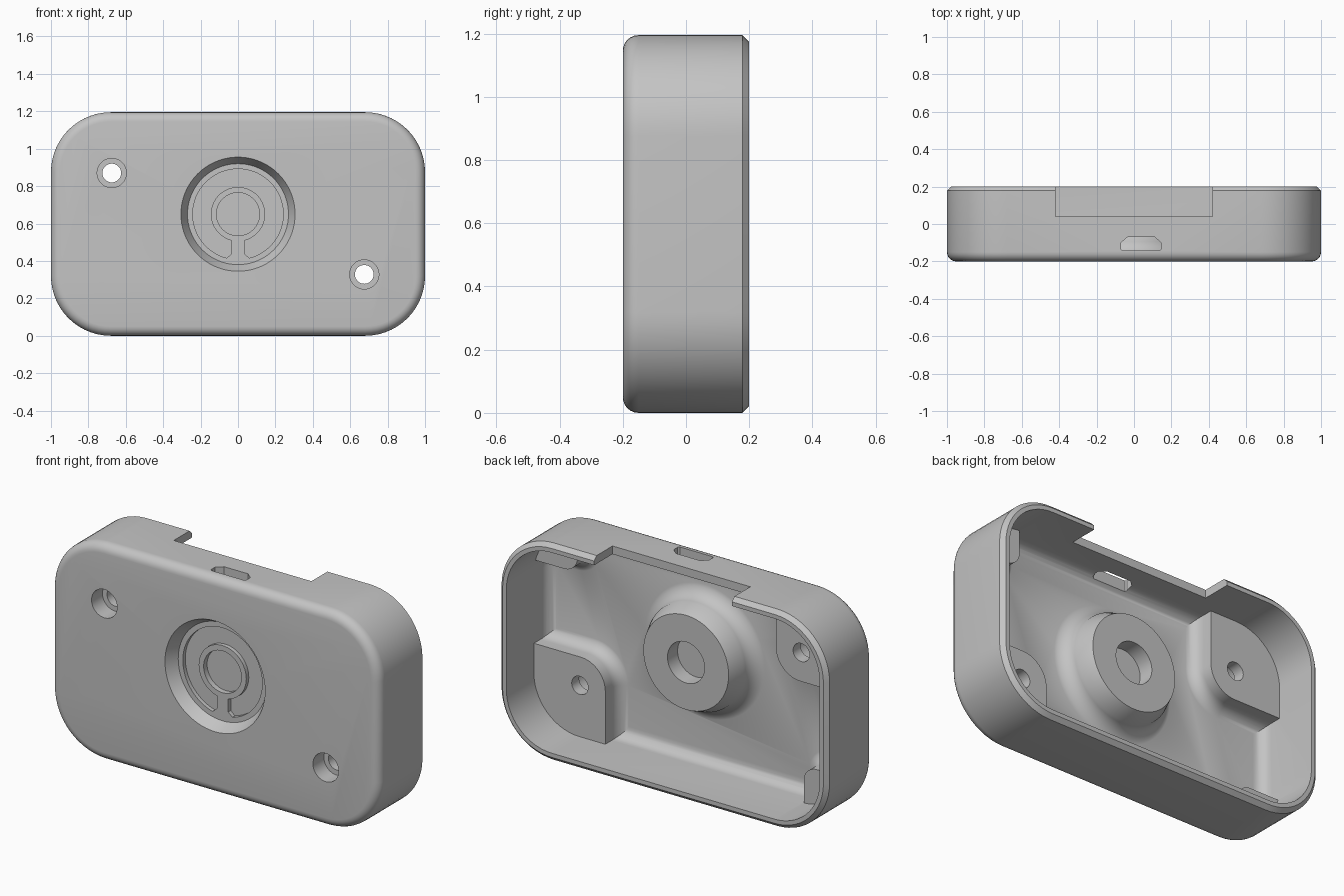
import bpy, bmesh
from math import sin, cos, pi, asin, sqrt

if "Cube" in bpy.data.objects:
    bpy.data.objects.remove(bpy.data.objects["Cube"])

H, MID = 1.195, 0.65          # overall height, centre height of the round boss
FLOOR, WALL = -0.165, 0.045   # inner floor depth, wall thickness
POST_TOP = -0.04

grey = bpy.data.materials.new("plain grey")
grey.use_nodes = True
grey.diffuse_color = (0.55, 0.55, 0.55, 1)
grey.node_tree.nodes["Principled BSDF"].inputs["Base Color"].default_value = (0.55, 0.55, 0.55, 1)


def arc(cx, cz, r, a0, a1, n):
    return [(cx + r * cos(a0 + (a1 - a0) * i / n), cz + r * sin(a0 + (a1 - a0) * i / n))
            for i in range(n + 1)]


def circle(cx, cz, r, n=72):
    return arc(cx, cz, r, 0, 2 * pi, n)[:-1]


def round_rect(x0, x1, z0, z1, r, grow=0.0, n=14):
    """Rounded rectangle, offset outward by grow."""
    pts = []
    corners = [(x1 - r, z1 - r), (x0 + r, z1 - r), (x0 + r, z0 + r), (x1 - r, z0 + r)]
    for k, (cx, cz) in enumerate(corners):
        pts += arc(cx, cz, r + grow, k * pi / 2, (k + 1) * pi / 2, n)
    return pts


def loft(name, layers):
    """Closed solid through matching xz outlines, each given with its y."""
    bm = bmesh.new()
    rings = [[bm.verts.new((x, y, z)) for x, z in loop] for loop, y in layers]
    for a, b in zip(rings, rings[1:]):
        for i in range(len(a)):
            j = (i + 1) % len(a)
            bm.faces.new((a[i], a[j], b[j], b[i]))
    bm.faces.new(rings[0])
    bm.faces.new(rings[-1][::-1])
    bmesh.ops.recalc_face_normals(bm, faces=bm.faces[:])
    mesh = bpy.data.meshes.new(name)
    bm.to_mesh(mesh)
    bm.free()
    mesh.materials.append(grey)
    ob = bpy.data.objects.new(name, mesh)
    bpy.context.collection.objects.link(ob)
    return ob


def cut(target, cutter):
    mod = target.modifiers.new("cut", "BOOLEAN")
    mod.operation, mod.solver, mod.object = "DIFFERENCE", "EXACT", cutter
    bpy.context.view_layer.objects.active = target
    bpy.ops.object.modifier_apply(modifier=mod.name)
    bpy.data.objects.remove(cutter)


def cylinder(name, x, z, r, y0, y1):
    return loft(name, [(circle(x, z, r), y0), (circle(x, z, r), y1)])


def flare(r, steps=8):
    """Concave foot: (extra width, y) pairs rising from the floor."""
    base = FLOOR - 0.002
    pairs = [(r, base - 0.03)]
    for i in range(steps + 1):
        h = r * (1 - cos(i / steps * pi / 2))
        pairs.append((r - sqrt(max(0, r * r - (r - h) ** 2)), base + h))
    return pairs


# Outer case: rounded front edge, chamfered back edge
def outline(grow):
    return round_rect(-1, 1, 0, H, 0.32, grow)


F = 0.05
layers = [(outline(-F * (1 - sin(i * pi / 12))), -0.2 + F * (1 - cos(i * pi / 12)))
          for i in range(7)]
case = loft("case_shell", layers + [(outline(0), 0.178), (outline(-0.022), 0.2)])

# Hollow, with a fillet round the floor
R = 0.065
layers = [(outline(-WALL - R * (1 - sin(i * pi / 12))), FLOOR + R * (1 - cos(i * pi / 12)))
          for i in range(7)]
hollow = loft("hollow", layers + [(outline(-WALL), 0.25)])

# Central boss left standing in the hollow
foot = [(circle(0, MID, 0.295 + e), y) for e, y in flare(0.09)]
cut(hollow, loft("boss", foot + [(circle(0, MID, 0.26), 0.0)]))

# Corner posts: two large for screws, two small supports
for x0, x1, z0, z1, r in ((0.52, 1.2, -0.2, 0.485, 0.15),
                          (-1.2, -0.52, H - 0.485, H + 0.2, 0.15),
                          (0.69, 1.2, H - 0.25, H + 0.2, 0.08),
                          (-1.2, -0.69, -0.2, 0.25, 0.08)):
    foot = [(round_rect(x0, x1, z0, z1, r, e), y) for e, y in flare(0.07)]
    cut(hollow, loft("post", foot + [(round_rect(x0, x1, z0, z1, r), POST_TOP)]))
cut(case, hollow)

# Dished recess in the front
cut(case, loft("recess", [(circle(0, MID, 0.316), -0.22), (circle(0, MID, 0.27), -0.135)]))

# C-shaped groove around the centre ring, broken by a narrow bridge
half, ri, ro = 0.035, 0.145, 0.242
ao, ai = asin((half + 0.025) / ro), asin(half / ri)
groove = arc(0, MID, ro, -pi / 2 + ao, 1.5 * pi - ao, 64)
groove += [(-half, MID - ro + 0.03)]
groove += arc(0, MID, ri, 1.5 * pi - ai, -pi / 2 + ai, 48)
groove += [(half, MID - ro + 0.03)]
cut(case, loft("groove", [(groove, -0.16), (groove, -0.113)]))

# Blind bores from both sides of the boss
cut(case, cylinder("front_bore", 0, MID, 0.115, -0.16, -0.105))
cut(case, cylinder("back_bore", 0, MID, 0.113, -0.088, 0.05))

# Counterbored screw holes
for x, z in ((-0.675, 0.87), (0.675, 0.328)):
    cut(case, cylinder("screw_head", x, z, 0.078, -0.3, -0.105))
    cut(case, cylinder("screw_hole", x, z, 0.05, -0.3, 0.1))

# Wide notch in the top wall
notch = [(-0.42, 1.08), (0.42, 1.08), (0.42, 1.3), (-0.42, 1.3)]
cut(case, loft("notch", [(notch, 0.04), (notch, 0.3)]))

# Small connector slot in the top wall, narrowing towards the back
slot = [((-0.07 + d, 0.145 - d), y) for d, y in
        ((0.008, -0.143), (0, -0.135), (0, -0.1), (0.035, -0.07))]
cut(case, loft("slot", [([(a, 1.0), (b, 1.0), (b, 1.3), (a, 1.3)], y) for (a, b), y in slot]))

# Smooth curved surfaces, keep edges crisp
bpy.ops.object.select_all(action="DESELECT")
case.select_set(True)
bpy.context.view_layer.objects.active = case
bpy.ops.object.shade_smooth_by_angle(angle=pi / 6)
